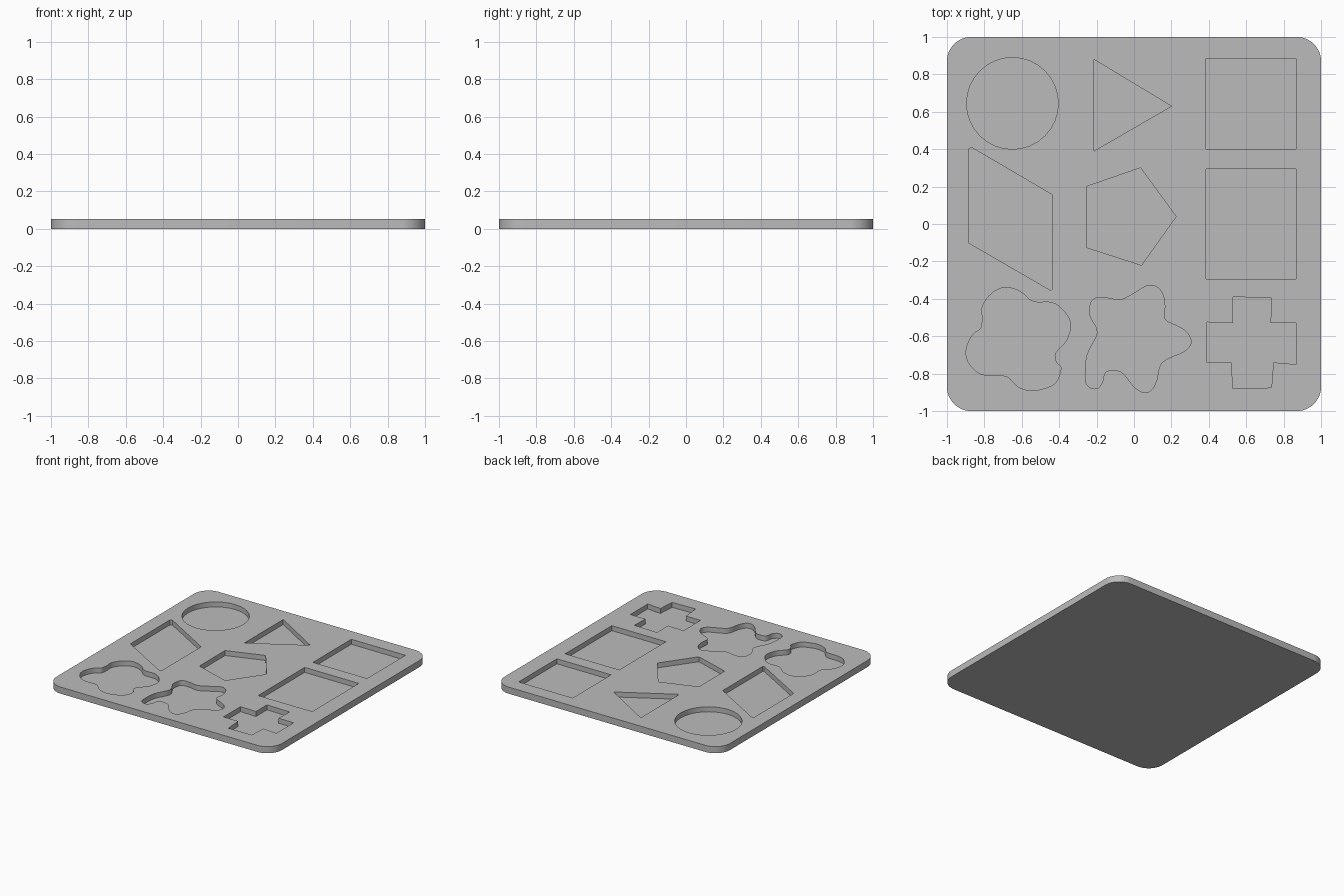
import bpy, bmesh
from math import cos, sin, tau, radians
from mathutils import Vector

THICKNESS = 0.053
FLOOR = 0.013

cube = bpy.data.objects.get("Cube")
if cube:
    bpy.data.objects.remove(cube, do_unlink=True)

grey = bpy.data.materials.new("matte grey")
grey.use_nodes = True
colour = (0.5, 0.5, 0.5, 1)
grey.diffuse_color = colour
grey.node_tree.nodes["Principled BSDF"].inputs["Base Color"].default_value = colour


def prisms(name, outlines, bottom, top):
    """One object made of a vertical prism for each closed outline."""
    bm = bmesh.new()
    for outline in outlines:
        face = bm.faces.new([bm.verts.new((x, y, bottom)) for x, y in outline])
        result = bmesh.ops.extrude_face_region(bm, geom=[face], use_keep_orig=True)
        moved = [v for v in result["geom"] if isinstance(v, bmesh.types.BMVert)]
        bmesh.ops.translate(bm, verts=moved, vec=(0, 0, top - bottom))
    bmesh.ops.recalc_face_normals(bm, faces=bm.faces)
    mesh = bpy.data.meshes.new(name)
    bm.to_mesh(mesh)
    bm.free()
    mesh.materials.append(grey)
    obj = bpy.data.objects.new(name, mesh)
    bpy.context.collection.objects.link(obj)
    return obj


def arc(x, y, radius, start, sweep, steps):
    angles = [start + sweep * i / steps for i in range(steps)]
    return [(x + radius * cos(a), y + radius * sin(a)) for a in angles]


def rectangle(left, right, low, high):
    return [(left, low), (right, low), (right, high), (left, high)]


def rounded_square(half, radius):
    inner = half - radius
    corners = [(inner, inner), (-inner, inner), (-inner, -inner), (inner, -inner)]
    points = []
    for i, (x, y) in enumerate(corners):
        points += arc(x, y, radius, i * tau / 4, tau / 4, 12)
        end = (i + 1) * tau / 4
        points.append((x + radius * cos(end), y + radius * sin(end)))
    return points


def smooth_loop(points, steps=4):
    """Closed Catmull-Rom curve through the points."""
    pts = [Vector(p) for p in points]
    count = len(pts)
    loop = []
    for i in range(count):
        a, b, c, d = (pts[(i + k) % count] for k in (-1, 0, 1, 2))
        for s in range(steps):
            t = s / steps
            p = b + (c - a) * t / 2 + (a - b * 2.5 + c * 2 - d / 2) * t**2
            p += (b * 1.5 - a / 2 - c * 1.5 + d / 2) * t**3
            loop.append(tuple(p))
    return loop


# Recess outlines, row by row
circle = arc(-.65, .645, .245, 0, tau, 32)
triangle = [(-.215, .88), (-.215, .39), (.2, .63)]
square = rectangle(.385, .865, .4, .885)

parallelogram = [(-.885, .4), (-.885, -.1), (-.445, -.355), (-.435, -.345),
                 (-.435, .155), (-.87, .41)]
pentagon = [(-.255, .2), (-.255, -.125), (.04, -.22), (.225, .04), (.035, .3)]
oblong = rectangle(.385, .865, -.295, .295)

flower = smooth_loop([
    (-.81, -.51), (-.81, -.44), (-.76, -.37), (-.69, -.34), (-.61, -.36),
    (-.54, -.415), (-.44, -.42), (-.38, -.46), (-.34, -.53), (-.36, -.62),
    (-.42, -.69), (-.415, -.74), (-.39, -.77), (-.42, -.85), (-.5, -.885),
    (-.56, -.89), (-.62, -.87), (-.67, -.82), (-.71, -.81), (-.78, -.81),
    (-.84, -.79), (-.89, -.73), (-.895, -.66), (-.86, -.59), (-.82, -.56)])
star = smooth_loop([
    (-.195, -.58), (-.235, -.49), (-.23, -.42), (-.2, -.395), (-.15, -.395),
    (-.07, -.405), (.01, -.365), (.07, -.33), (.12, -.335), (.155, -.38),
    (.165, -.44), (.165, -.51), (.25, -.555), (.29, -.59), (.305, -.635),
    (.27, -.68), (.15, -.74), (.12, -.84), (.09, -.89), (.05, -.9),
    (0, -.87), (-.07, -.79), (-.15, -.79), (-.17, -.85), (-.2, -.88),
    (-.24, -.87), (-.26, -.83), (-.25, -.7)])
cross = [(.53, -.39), (.53, -.53), (.39, -.525), (.39, -.74), (.52, -.74),
         (.53, -.88), (.735, -.875), (.745, -.74), (.865, -.75), (.865, -.53),
         (.73, -.53), (.735, -.395)]

# Plate with all nine recesses cut into it
board = prisms("sorting_board", [rounded_square(1, .13)], 0, THICKNESS)
cutter = prisms("recess_cutter",
                [circle, triangle, square, parallelogram, pentagon, oblong,
                 flower, star, cross], FLOOR, THICKNESS + .1)
cutter.hide_render = True

cut = board.modifiers.new("recesses", 'BOOLEAN')
cut.operation = 'DIFFERENCE'
cut.solver = 'EXACT'
cut.object = cutter

bpy.ops.object.select_all(action='DESELECT')
board.select_set(True)
bpy.context.view_layer.objects.active = board
bpy.ops.object.modifier_apply(modifier=cut.name)
bpy.data.objects.remove(cutter, do_unlink=True)
bpy.ops.object.shade_smooth_by_angle(angle=radians(30))
